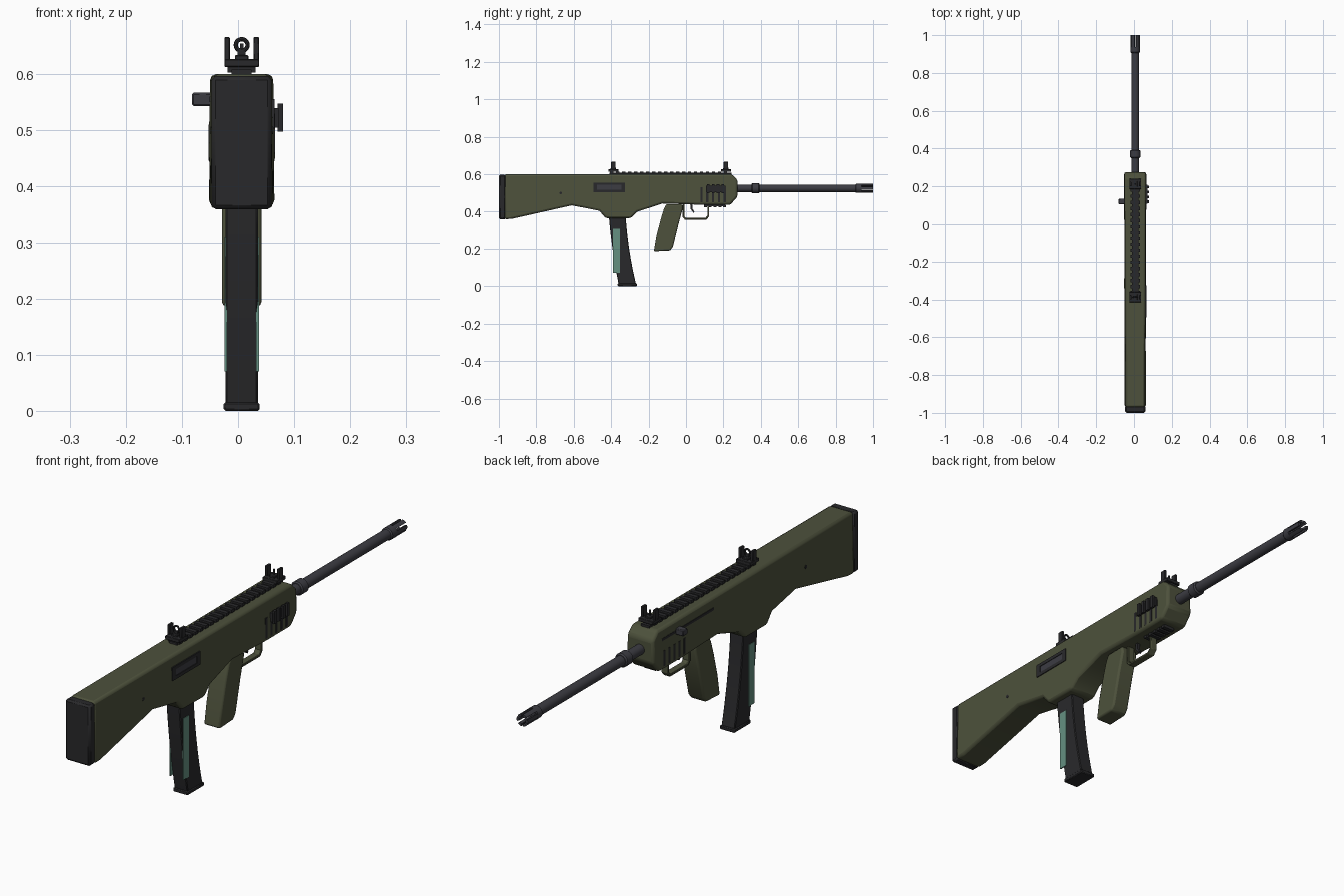
import bpy, bmesh, math
from mathutils import Matrix, Vector

if "Cube" in bpy.data.objects:
    bpy.data.objects.remove(bpy.data.objects["Cube"])

CX = 0.0065   # centre plane of the rifle
AZ = 0.525    # bore axis height


def mat(name, rgb):
    m = bpy.data.materials.new(name)
    m.diffuse_color = (*rgb, 1)
    m.use_nodes = True
    m.node_tree.nodes["Principled BSDF"].inputs["Base Color"].default_value = m.diffuse_color
    return m


GREEN = mat("olive", (0.075, 0.083, 0.045))
DARK = mat("dark_polymer", (0.022, 0.022, 0.024))
STEEL = mat("steel", (0.045, 0.045, 0.055))
TEAL = mat("window", (0.13, 0.28, 0.22))


def finish(bm, name, m, bevel=0.0, seg=2):
    bmesh.ops.recalc_face_normals(bm, faces=bm.faces)
    me = bpy.data.meshes.new(name)
    bm.to_mesh(me)
    bm.free()
    me.materials.append(m)
    o = bpy.data.objects.new(name, me)
    bpy.context.collection.objects.link(o)
    if bevel:
        b = o.modifiers.new("bevel", 'BEVEL')
        b.width, b.segments, b.limit_method = bevel, seg, 'ANGLE'
        b.angle_limit = math.radians(40)
    bpy.context.view_layer.objects.active = o
    o.select_set(True)
    bpy.ops.object.shade_smooth_by_angle(angle=math.radians(35))
    o.select_set(False)
    return o


def prism(name, pts, hw, m, bevel=0.0, seg=2):
    """Side profile (y, z) widened to both sides; hw is a number or function."""
    f = hw if callable(hw) else (lambda y, z: hw)
    bm = bmesh.new()
    a = [bm.verts.new((CX - f(y, z), y, z)) for y, z in pts]
    b = [bm.verts.new((CX + f(y, z), y, z)) for y, z in pts]
    bm.faces.new(a)
    bm.faces.new(b[::-1])
    n = len(pts)
    for i in range(n):
        j = (i + 1) % n
        bm.faces.new((a[i], b[i], b[j], a[j]))
    return finish(bm, name, m, bevel, seg)


def boxes(name, specs, m, bevel=0.0):
    """Boxes given as (x0, x1, y0, y1, z0, z1), x relative to the centre plane."""
    bm = bmesh.new()
    for x0, x1, y0, y1, z0, z1 in specs:
        M = Matrix.Translation((CX + (x0 + x1) / 2, (y0 + y1) / 2, (z0 + z1) / 2))
        M = M @ Matrix.Diagonal((x1 - x0, y1 - y0, z1 - z0, 1))
        bmesh.ops.create_cube(bm, size=1, matrix=M)
    return finish(bm, name, m, bevel, 1)


def lathe(name, rings, m, n=24, x=0.0, y=0.0, z=AZ, axis='Y'):
    """Revolve (radius, position) pairs about the y or x axis."""
    bm = bmesh.new()
    prev = None
    for r, t in rings:
        ring = []
        for i in range(n):
            c, s = r * math.cos(math.tau * i / n), r * math.sin(math.tau * i / n)
            p = (c, t, s) if axis == 'Y' else (t, c, s)
            ring.append(bm.verts.new(Vector(p) + Vector((CX + x, y, z))))
        if prev:
            for i in range(n):
                bm.faces.new((prev[i], prev[i - 1], ring[i - 1], ring[i]))
        else:
            bm.faces.new(ring)
        prev = ring
    bm.faces.new(prev)
    return finish(bm, name, m)


# Stock, receiver and fore-end in one shell, slightly tapered
prism("body_shell", [(-0.97, 0.6), (0.245, 0.6), (0.275, 0.57), (0.275, 0.48),
                     (0.237, 0.437), (0.09, 0.437), (-0.125, 0.444), (-0.26, 0.4),
                     (-0.295, 0.366), (-0.43, 0.366), (-0.463, 0.405),
                     (-0.61, 0.434), (-0.93, 0.362), (-0.97, 0.36)],
      lambda y, z: 0.057 + 0.004 * y + 0.02 * (0.5 - z), GREEN, 0.01)
boxes("butt_pad", [(-0.0535, 0.0535, -1, -0.963, 0.36, 0.597)], DARK, 0.007)

# Pins through the stock
lathe("stock_pin", [(0.007, -0.0555), (0.007, 0.0555)], DARK, 12, y=-0.67, z=0.5, axis='X')

# Ejection port on the right: frame of four bars round a bolt face
boxes("ejection_port_frame", [(0.045, 0.0585, -0.495, -0.325, 0.543, 0.556),
                              (0.045, 0.0585, -0.495, -0.325, 0.504, 0.517),
                              (0.045, 0.0585, -0.495, -0.475, 0.517, 0.543),
                              (0.045, 0.0585, -0.345, -0.325, 0.517, 0.543)], DARK)
boxes("bolt", [(0.045, 0.0562, -0.475, -0.345, 0.517, 0.543)], STEEL)

# Vent slots on both sides of the fore-end
boxes("vent_slots", [(min(s * 0.045, s * 0.0592), max(s * 0.045, s * 0.0592),
                      0.077 + 0.031 * i, 0.089 + 0.031 * i, 0.45, 0.53 - 0.02 * (s < 0))
                     for s in (-1, 1) for i in range(5)], DARK)

# Charging handle and its slot on the left
boxes("charging_slot", [(-0.0575, -0.045, -0.1, 0.22, 0.55, 0.56)], DARK)
boxes("charging_handle", [(-0.0885, -0.05, 0.106, 0.134, 0.543, 0.567)], STEEL, 0.003)

# Accessory rails: top, right side and underside
boxes("top_rail", [(-0.018, 0.018, -0.41, 0.242, 0.597, 0.608)]
      + [(-0.025, 0.025, -0.405 + 0.032 * i, -0.388 + 0.032 * i, 0.603, 0.615)
         for i in range(20)], DARK)
boxes("side_rail", [(0.05, 0.066, 0.108, 0.21, 0.505, 0.54)]
      + [(0.064, 0.0735, 0.112 + 0.026 * i, 0.126 + 0.026 * i, 0.498, 0.548)
         for i in range(4)], DARK)
boxes("bottom_rail", [(-0.018, 0.018, 0.095, 0.212, 0.43, 0.44)]
      + [(-0.025, 0.025, 0.097 + 0.0255 * i, 0.112 + 0.0255 * i, 0.424, 0.434)
         for i in range(5)], DARK)

# Flip-up sights: base with two wings
for name, y in (("rear_sight", -0.388), ("front_sight", 0.213)):
    boxes(name, [(-0.031, 0.031, y - 0.027, y + 0.027, 0.613, 0.627),
                 (-0.012, 0.012, y - 0.015, y + 0.015, 0.625, 0.634)]
          + [(s * 0.026 - 0.005, s * 0.026 + 0.005, y - 0.012, y + 0.012, 0.625, 0.666)
             for s in (-1, 1)], DARK, 0.0015)
boxes("rear_sight_stem", [(-0.007, 0.007, -0.392, -0.384, 0.63, 0.642)], DARK)
bpy.ops.mesh.primitive_torus_add(major_radius=0.0105, minor_radius=0.0038,
                                 major_segments=20, minor_segments=8,
                                 location=(CX, -0.388, 0.652),
                                 rotation=(math.pi / 2, 0, 0))
ring = bpy.context.object
ring.name = "rear_sight_ring"
ring.data.materials.append(DARK)
boxes("front_sight_post", [(-0.003, 0.003, 0.21, 0.216, 0.63, 0.655)], DARK)

# Barrel with gas collar
lathe("barrel", [(0.02, 0.26), (0.02, 0.915)], STEEL)
lathe("gas_collar", [(0.022, 0.35), (0.027, 0.355), (0.027, 0.388), (0.022, 0.393)], STEEL)

# Slotted flash hider: hollow base, prongs and bore
lathe("flash_hider_base", [(0.02, 0.905), (0.0245, 0.91), (0.0245, 0.938), (0.013, 0.938),
                           (0.013, 0.93)], STEEL)
bm = bmesh.new()
for k in range(6):
    sect = []
    for t in (0.936, 1.0):
        out = []
        for r, angs in ((0.0245, (-20, 0, 20)), (0.014, (20, 0, -20))):
            for a in angs:
                q = math.radians(a + 60 * k)
                out.append(bm.verts.new((CX + r * math.cos(q), t, AZ + r * math.sin(q))))
        sect.append(out)
    bm.faces.new(sect[0])
    bm.faces.new(sect[1][::-1])
    for i in range(6):
        bm.faces.new((sect[0][i - 1], sect[0][i], sect[1][i], sect[1][i - 1]))
finish(bm, "flash_hider_prongs", STEEL)

# Pistol grip
prism("pistol_grip", [(-0.105, 0.44), (-0.02, 0.44), (-0.018, 0.415), (-0.04, 0.335),
                      (-0.07, 0.21), (-0.085, 0.19), (-0.172, 0.186), (-0.158, 0.27),
                      (-0.135, 0.36), (-0.118, 0.415)], 0.035, GREEN, 0.007)

# Trigger guard as an open strap, then the trigger
outer = [(-0.018, 0.445), (-0.018, 0.372), (-0.006, 0.357), (0.108, 0.357),
         (0.124, 0.375), (0.124, 0.445)]
inner = [(0.114, 0.445), (0.114, 0.379), (0.104, 0.367), (-0.001, 0.367),
         (-0.008, 0.376), (-0.008, 0.445)]
prism("trigger_guard", outer + inner, 0.014, GREEN, 0.002, 1)
prism("trigger", [(0.022, 0.445), (0.036, 0.445), (0.034, 0.418), (0.046, 0.397),
                  (0.04, 0.394), (0.025, 0.414)], 0.006, DARK)

# Curved magazine, base plate and windows on both sides
N = 8
back, front = [], []
for i in range(N + 1):
    t = i / N
    z = 0.375 - 0.365 * t
    back.append((-0.412 + 0.03 * t + 0.022 * t * t, z))
    front.append((-0.322 + 0.022 * t + 0.033 * t * t, z))
prism("magazine", back + front[::-1], 0.029, DARK, 0.003, 1)
boxes("magazine_base", [(-0.032, 0.032, -0.365, -0.262, 0, 0.015)], DARK, 0.003)
boxes("magazine_windows", [(min(s * 0.026, s * 0.0305), max(s * 0.026, s * 0.0305),
                            -0.389, -0.354, 0.07, 0.31) for s in (-1, 1)], TEAL)
